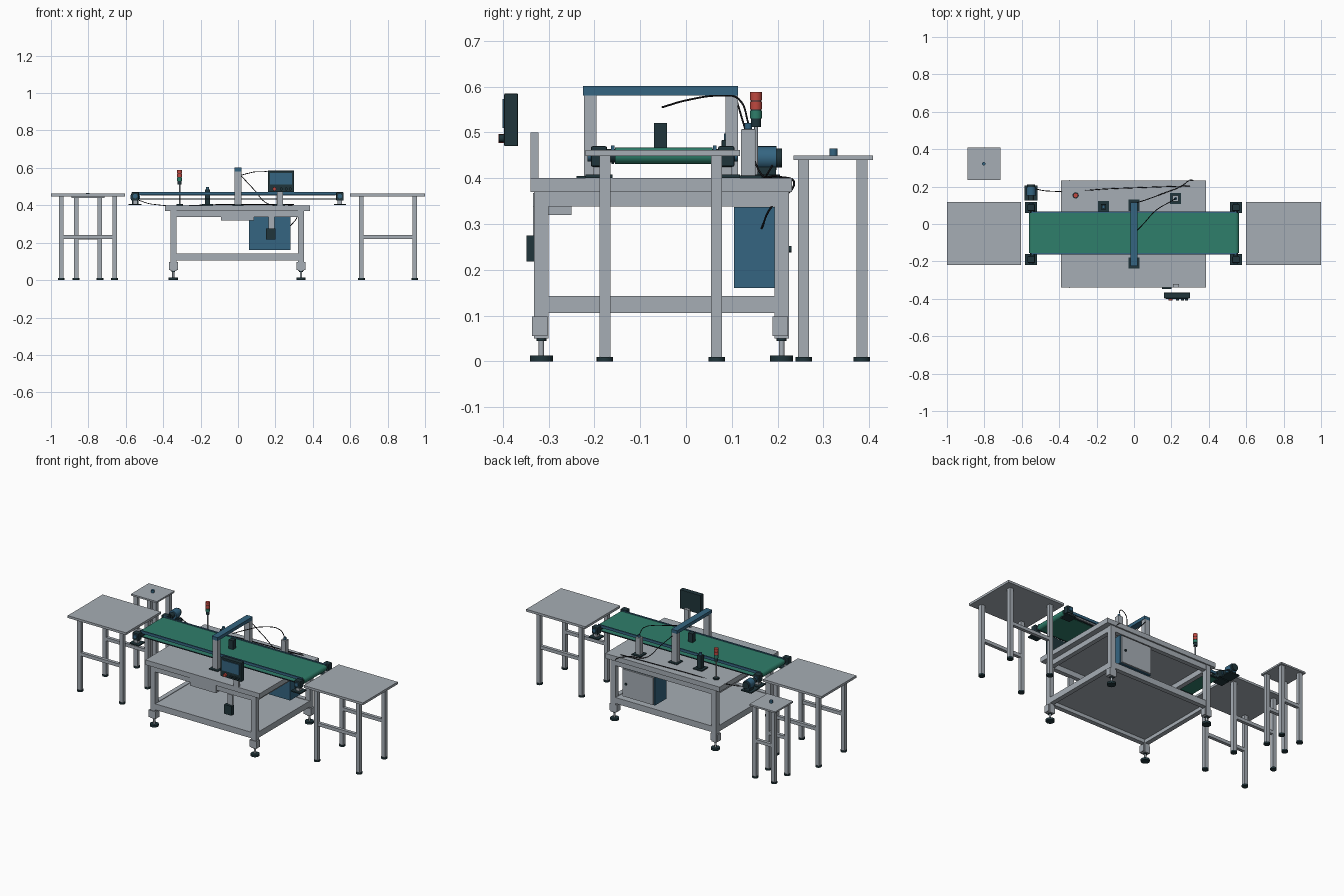
import bpy, bmesh, math
from mathutils import Matrix, Vector

if "Cube" in bpy.data.objects:
    bpy.data.objects.remove(bpy.data.objects["Cube"])


def material(name, rgb):
    m = bpy.data.materials.new(name)
    m.diffuse_color = (*rgb, 1)
    m.use_nodes = True
    m.node_tree.nodes["Principled BSDF"].inputs["Base Color"].default_value = m.diffuse_color
    return m


GREY = material("light grey metal", (0.38, 0.42, 0.46))
BLUE = material("steel blue", (0.035, 0.13, 0.22))
DARK = material("dark slate", (0.014, 0.035, 0.043))
GREEN = material("belt green", (0.028, 0.21, 0.145))
RED = material("signal red", (0.52, 0.065, 0.05))
BLACK = material("cable black", (0.008, 0.008, 0.01))


def finish(bm, name, mat):
    bmesh.ops.recalc_face_normals(bm, faces=bm.faces)
    me = bpy.data.meshes.new(name)
    bm.to_mesh(me)
    bm.free()
    ob = bpy.data.objects.new(name, me)
    bpy.context.collection.objects.link(ob)
    me.materials.append(mat)
    return ob


def boxes(name, mat, *spans, bevel=0):
    """Each span is (x0, x1, y0, y1, z0, z1)."""
    bm = bmesh.new()
    for x0, x1, y0, y1, z0, z1 in spans:
        mtx = Matrix.Translation(((x0 + x1) / 2, (y0 + y1) / 2, (z0 + z1) / 2))
        mtx = mtx @ Matrix.Diagonal((x1 - x0, y1 - y0, z1 - z0, 1))
        bmesh.ops.create_cube(bm, size=1, matrix=mtx)
    ob = finish(bm, name, mat)
    if bevel:
        mod = ob.modifiers.new("edge", 'BEVEL')
        mod.width = bevel
        mod.segments = 2
    return ob


def rods(name, mat, *specs, axis='z', sides=20):
    """Each spec is (centre x, y, z, radius, length)."""
    turn = Matrix.Rotation(math.pi / 2, 4, 'X') if axis == 'y' else Matrix.Identity(4)
    bm = bmesh.new()
    for x, y, z, r, h in specs:
        bmesh.ops.create_cone(bm, cap_ends=True, segments=sides, radius1=r, radius2=r,
                              depth=h, matrix=Matrix.Translation((x, y, z)) @ turn)
    for f in bm.faces:
        f.smooth = len(f.verts) == 4
    for e in bm.edges:
        if any(len(f.verts) > 4 for f in e.link_faces):
            e.smooth = False
    return finish(bm, name, mat)


def sq(x, y, z0, z1, w):
    return (x - w / 2, x + w / 2, y - w / 2, y + w / 2, z0, z1)


def cable(name, pts, r=0.0022):
    cu = bpy.data.curves.new(name, 'CURVE')
    cu.dimensions = '3D'
    cu.bevel_depth = r
    cu.bevel_resolution = 1
    cu.resolution_u = 6
    sp = cu.splines.new('BEZIER')
    sp.bezier_points.add(len(pts) - 1)
    for b, p in zip(sp.bezier_points, pts):
        b.co = p
        b.handle_left_type = b.handle_right_type = 'AUTO'
    cu.materials.append(BLACK)
    bpy.context.collection.objects.link(bpy.data.objects.new(name, cu))


# Work tables: plate, four legs, long side bars, round feet
def small_table(name, plate, xs, ys, bar_z, w=0.024):
    zl = plate[4]
    boxes(name + "_top", GREY, plate)
    boxes(name + "_legs", GREY, *[sq(x, y, 0.008, zl, w) for x in xs for y in ys])
    boxes(name + "_bars", GREY, *[(xs[0], xs[1], y - .01, y + .01, bar_z - .01, bar_z + .01) for y in ys])
    rods(name + "_feet", DARK, *[(x, y, 0.005, 0.018, 0.01) for x in xs for y in ys])


small_table("left_table", (-1, -.605, -.22, .118, .448, .462), (-.945, -.66), (-.177, .067), .23)
small_table("right_table", (.6, 1, -.22, .118, .448, .462), (.66, .945), (-.177, .067), .23)
small_table("corner_table", (-.89, -.715, .235, .408, .44, .45), (-.866, -.738), (.257, .384), .228)
rods("push_button", BLUE, (-.803, .322, .457, .009, .016))

# Main bench: plate, frame, shelf, levelling feet
LX, LY = (-.346, .337), (-.316, .209)
corners = [(x, y) for x in LX for y in LY]
boxes("bench_top", GREY, (-.39, .385, -.34, .232, .37, .40))
boxes("bench_legs", GREY, *[sq(x, y, .05, .37, .032) for x, y in corners])
for name, z0, z1 in (("upper_rails", .338, .37), ("lower_rails", .106, .143)):
    boxes(name, GREY,
          *[(LX[0] + .016, LX[1] - .016, y - .014, y + .014, z0, z1) for y in LY],
          *[(x - .014, x + .014, LY[0] + .016, LY[1] - .016, z0, z1) for x in LX])
boxes("bench_shelf", GREY, (LX[0], LX[1], LY[0], LY[1], .128, .14))
boxes("foot_brackets", GREY, *[(x - .024, x + .024, y - .02, y + .014, .055, .098) for x, y in corners])
rods("foot_stems", GREY, *[(x, y, .03, .006, .05) for x, y in corners])
rods("foot_nuts", DARK, *[(x, y, .047, .011, .006) for x, y in corners], sides=6)
rods("foot_pads", DARK, *[(x, y, .0065, .025, .013) for x, y in corners])
boxes("drawer", GREY, (-.09, .085, -.334, -.25, .32, .368))

# Electrical cabinet under the bench
boxes("cabinet", BLUE, (.06, .28, .105, .214, .16, .337))
boxes("cabinet_door", GREY, (.066, .274, .214, .224, .165, .332))
rods("door_lock", DARK, (.25, .226, .245, .007, .008), axis='y')

# Conveyor belt: stadium-shaped loop, hollow between the runs
def stadium(half, zc, r, n=10):
    pts = []
    for s in (1, -1):
        for i in range(n + 1):
            a = math.pi * (i / n - .5)
            pts.append((s * (half + r * math.cos(a)), zc + s * r * math.sin(a)))
    return pts


bm = bmesh.new()
rings = []
for r in (.018, .0145):
    for y in (-.155, .058):
        rings.append([bm.verts.new((x, y, z)) for x, z in stadium(.543, .449, r)])
count = len(rings[0])
for a, b in ((0, 1), (1, 3), (3, 2), (2, 0)):
    for i in range(count):
        j = (i + 1) % count
        bm.faces.new((rings[a][i], rings[a][j], rings[b][j], rings[b][i]))
finish(bm, "conveyor_belt", GREEN)
boxes("conveyor_bed", GREY, (-.52, .52, -.15, .053, .452, .461))
boxes("side_rails", BLUE, *[(-.55, .55, y - .004, y + .004, .455, .471) for y in (-.16, .063)])
boxes("lower_rails_thin", DARK, *[(-.54, .54, y - .003, y + .003, .431, .436) for y in (-.16, .063)])
rods("end_rollers", DARK, *[(x, -.05, .449, .0143, .27) for x in (-.543, .543)], axis='y')

# Bearing blocks at the belt ends
ends = [(x, y) for x in (-.55, .545) for y in (-.19, .088)]
boxes("bearing_blocks", DARK, *[(x - .02, x + .02, y - .018, y + .018, .425, .47) for x, y in ends], bevel=.004)
boxes("bearing_stems", GREY, *[(x - .012, x + .012, y - .012, y + .012, .406, .426) for x, y in ends])
boxes("bearing_bases", DARK, *[(x - .032, x + .032, y - .03, y + .03, .401, .408) for x, y in ends])
rods("bearing_caps", BLUE, *[(x, y + math.copysign(.02, y), .449, .012, .01) for x, y in ends], axis='y')

# Drive motor
rods("motor_body", BLUE, (-.55, .175, .444, .026, .046), axis='y')
rods("motor_cover", DARK, (-.55, .203, .444, .021, .014), (-.55, .14, .444, .016, .03), axis='y')
boxes("motor_base", DARK, (-.585, -.515, .125, .205, .401, .408), (-.567, -.533, .155, .197, .408, .424))

# Gantry across the belt with hanging sensor
gy = (-.209, .1)
boxes("gantry_posts", GREY, *[(-.018, .018, y - .014, y + .014, .40, .581) for y in gy])
boxes("gantry_beam", BLUE, (-.02, .02, -.225, .114, .581, .601))
boxes("gantry_bases", DARK, *[sq(0, y, .40, .405, .06) for y in gy])
boxes("camera_box", DARK, (-.015, .015, -.07, -.041, .463, .521))

# Signal tower
tx, ty = -.312, .153
rods("tower_pole", GREY, (tx, ty, .465, .004, .13))
rods("tower_base", DARK, (tx, ty, .404, .017, .008))
rods("tower_spacers", DARK, (tx, ty, .549, .011, .074))
rods("tower_red_lamps", RED, (tx, ty, .579, .013, .018), (tx, ty, .559, .013, .017))
rods("tower_green_lamp", GREEN, (tx, ty, .539, .013, .017))

# Upright sensor heads behind the belt
for name, x, y, w, top, cap in (("rear_sensor", .222, .136, .032, .507, .008),
                                ("side_sensor", -.163, .092, .028, .484, .009)):
    boxes(name + "_body", GREY if w > .03 else DARK, sq(x, y, .405, top, w), bevel=.002)
    boxes(name + "_base", DARK, sq(x, y, .40, .406, .06))
    rods(name + "_cap", BLUE, (x, y, top + .007, cap, .014))

# Operator panel on its post
boxes("panel_post", GREY, (.208, .24, -.34, -.322, .40, .50))
boxes("panel_housing", DARK, (.16, .30, -.397, -.367, .47, .585), bevel=.002)
boxes("panel_screen", BLUE, (.172, .288, -.401, -.396, .51, .573))
rods("panel_buttons", DARK, *[(x, -.402, .487, .008, .012) for x in (.232, .258, .28)], axis='y')
rods("stop_button", RED, (.195, -.403, .487, .010, .014), axis='y')

# Switch box hung under the bench front
boxes("switch_hanger", GREY, (.162, .196, -.334, -.322, .27, .338))
boxes("switch_box", DARK, (.15, .2, -.348, -.322, .218, .275))

# Cables
cable("camera_cable", [(.0, -.052, .555), (.05, .0, .57), (.12, .075, .58),
                       (.2, .122, .565), (.222, .136, .52)])
cable("gantry_cable", [(.01, .112, .565), (.08, .135, .49), (.16, .165, .408), (.25, .2, .404),
                       (.31, .236, .385), (.315, .185, .335), (.28, .165, .29)])
cable("motor_cable", [(-.54, .19, .43), (-.46, .176, .406), (-.1, .19, .404), (.3, .204, .404)])
